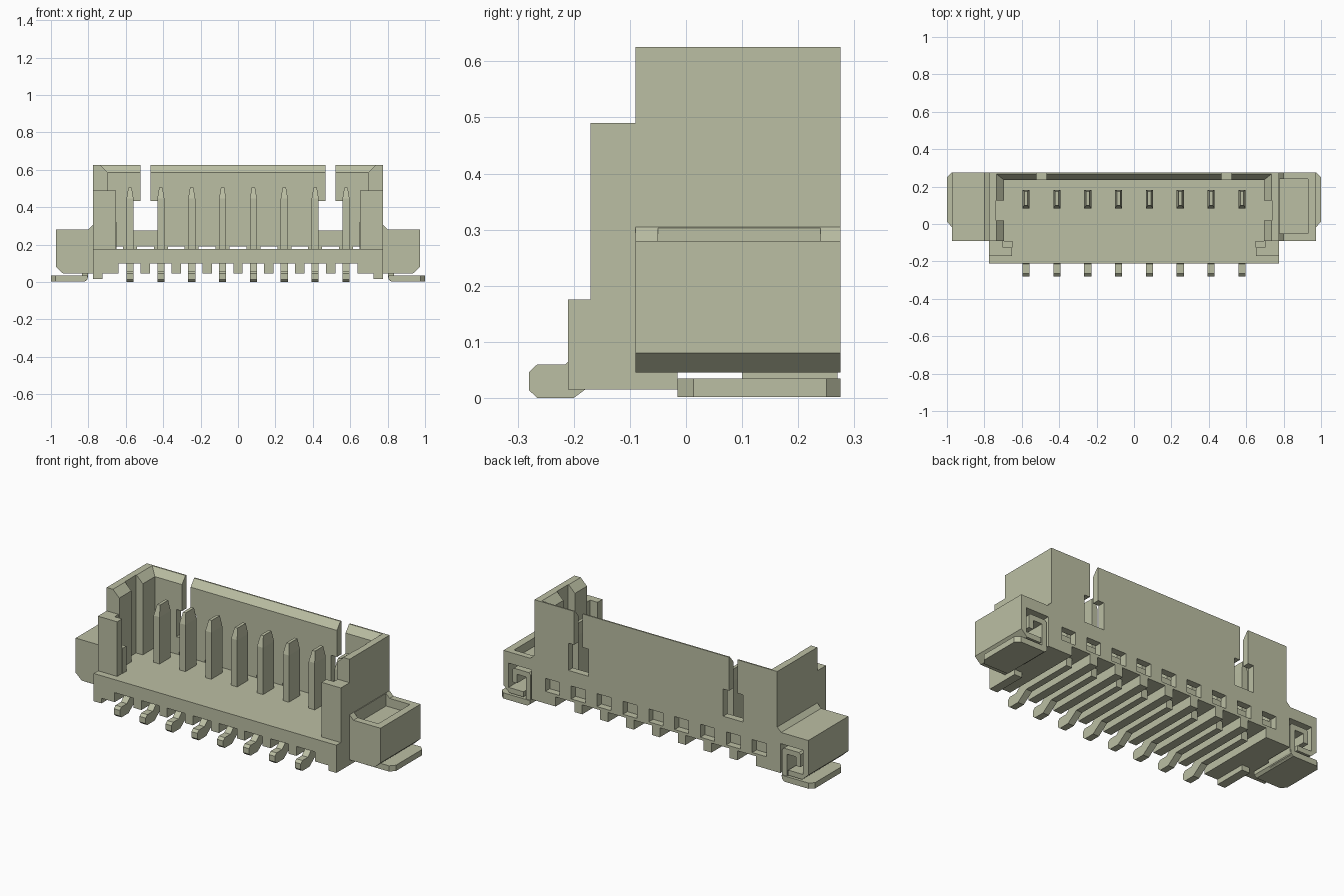
import bpy, bmesh
from mathutils import Vector

if "Cube" in bpy.data.objects:
    bpy.data.objects.remove(bpy.data.objects["Cube"], do_unlink=True)

COL = (0.50, 0.52, 0.37, 1.0)
mat = bpy.data.materials.new("khaki grey")
mat.use_nodes = True
mat.diffuse_color = COL
mat.node_tree.nodes["Principled BSDF"].inputs["Base Color"].default_value = COL


def loft(name, rings):
    """Closed solid through rings of equal length."""
    bm = bmesh.new()
    vs = [[bm.verts.new(p) for p in r] for r in rings]
    n = len(rings[0])
    for a, b in zip(vs, vs[1:]):
        for i in range(n):
            j = (i + 1) % n
            bm.faces.new((a[i], a[j], b[j], b[i]))
    bm.faces.new(vs[0])
    bm.faces.new(vs[-1])
    bmesh.ops.recalc_face_normals(bm, faces=bm.faces[:])
    me = bpy.data.meshes.new(name)
    bm.to_mesh(me)
    bm.free()
    me.materials.append(mat)
    ob = bpy.data.objects.new(name, me)
    bpy.context.collection.objects.link(ob)
    return ob


def extrude(name, pts, axis, lo, hi):
    """Extrude a 2D profile along an axis: 0 = x, 1 = y, 2 = z."""
    def at(p, d):
        q = list(p)
        q.insert(axis, d)
        return Vector(q)
    return loft(name, [[at(p, lo) for p in pts], [at(p, hi) for p in pts]])


def box(name, x0, x1, y0, y1, z0, z1):
    return extrude(name, [(x0, y0), (x1, y0), (x1, y1), (x0, y1)], 2, z0, z1)


def rect(hx, y0, y1, z):
    return [(-hx, y0, z), (hx, y0, z), (hx, y1, z), (-hx, y1, z)]


def cut(ob, cutters):
    for c in cutters:
        c.hide_render = True
        m = ob.modifiers.new("cut", 'BOOLEAN')
        m.operation = 'DIFFERENCE'
        m.solver = 'EXACT'
        m.object = c
        bpy.context.view_layer.objects.active = ob
        bpy.ops.object.modifier_apply(modifier=m.name)
        bpy.data.objects.remove(c, do_unlink=True)


def sbox(name, s, x0, x1, *r):
    return box(name, *sorted((s * x0, s * x1)), *r)


PITCH = 0.165
pins = [(i - 3.5) * PITCH for i in range(8)]
gaps = [(i - 3) * PITCH for i in range(7)]

# Base slab with a comb of ribs along its underside
comb = [(-0.775, 0.045), (-0.64, 0.045), (-0.64, 0.1)]
for x in gaps:
    comb += [(x - 0.025, 0.1), (x - 0.025, 0.045), (x + 0.025, 0.045), (x + 0.025, 0.1)]
comb += [(0.64, 0.1), (0.64, 0.045), (0.775, 0.045), (0.775, 0.175), (-0.775, 0.175)]
base = extrude("base", comb, 1, -0.21, 0.275)


# Row of small recesses low on the back
def back_recesses():
    return [box("recess_cutter", x - 0.045, x + 0.045, 0.235, 0.3, 0.115, 0.19)
            for x in [(i - 4) * PITCH for i in range(9)]]


cut(base, back_recesses())

# Shroud: back and side walls with a chamfered inner rim
shroud = box("shroud", -0.775, 0.775, -0.09, 0.275, 0.175, 0.625)
cutters = [loft("cavity_cutter", [rect(0.695, -0.3, 0.235, 0.1), rect(0.695, -0.3, 0.235, 0.585),
                                  rect(0.745, -0.3, 0.275, 0.635)])]
for s in (-1, 1):
    cutters += [sbox("groove_cutter", s, 0.6, 0.738, 0.02, 0.125, 0.1, 0.7),
                sbox("slot_cutter", s, 0.467, 0.522, 0.2, 0.3, 0.4, 0.7),
                sbox("window_cutter", s, 0.43, 0.558, 0.2, 0.3, 0.275, 0.432)]
cut(shroud, cutters + back_recesses())

for s, side in ((1, "left"), (-1, "right")):
    # Front corner post
    sbox(side + "_post", s, 0.652, 0.775, -0.17, -0.125, 0.175, 0.49)
    sbox(side + "_post_return", s, 0.70, 0.775, -0.125, -0.09, 0.175, 0.49)
    sbox(side + "_post_step", s, 0.65, 0.70, -0.125, -0.09, 0.175, 0.32)
    sbox(side + "_foot", s, 0.725, 0.775, -0.21, -0.015, 0.015, 0.045)

    # Ear with chamfered lower edge and a recess open to the back
    prof = [(0.775, 0.045), (0.935, 0.045), (0.973, 0.08), (0.973, 0.28), (0.8, 0.28), (0.775, 0.305)]
    ear = extrude(side + "_ear", [(s * x, z) for x, z in prof], 1, -0.09, 0.275)
    ear_cuts = [sbox("tab_cutter", s, 0.795, 0.94, 0.1, 0.3, 0.075, 0.215)]
    ear_cuts.append(sbox("tab_slit_cutter", s, 0.795, 0.845, 0.1, 0.3, 0.0, 0.1))
    if s > 0:
        ear_cuts.append(box("pocket_cutter", 0.777, 0.93, -0.05, 0.24, 0.23, 0.4))
    cut(ear, ear_cuts)

    # Solder tab: flat plate and the hook that rises into the ear
    plate = [(0.82, -0.015), (0.975, -0.015), (1.0, 0.013), (1.0, 0.25), (0.975, 0.275), (0.82, 0.275)]
    extrude(side + "_tab_plate", [(s * x, y) for x, y in plate], 2, 0.002, 0.035)
    bend = [(0.84, 0.002), (0.822, 0.002), (0.808, 0.01), (0.803, 0.025), (0.803, 0.18), (0.813, 0.192),
            (0.91, 0.192), (0.92, 0.182), (0.92, 0.11), (0.89, 0.11), (0.89, 0.162),
            (0.833, 0.162), (0.833, 0.035), (0.84, 0.035)]
    extrude(side + "_tab_hook", [(s * x, z) for x, z in bend], 1, 0.1, 0.27)
    edge = [(0.82, 0.002), (0.805, 0.015), (0.803, 0.035), (0.82, 0.035)]
    extrude(side + "_tab_edge", [(s * x, z) for x, z in edge], 1, -0.015, 0.275)

# Contacts: pointed upright blades and bent solder leads
lead = [(-0.28, 0.014), (-0.265, 0.0), (-0.2, 0.0), (-0.135, 0.048), (0.18, 0.048), (0.18, 0.102),
        (-0.17, 0.102), (-0.215, 0.06), (-0.265, 0.06), (-0.28, 0.046)]
for n, x in enumerate(pins, 1):
    def ring(hx, y0, y1, z):
        return [(x + px, py, z) for px, py, _ in rect(hx, y0, y1, z)]
    loft(f"blade_{n}", [ring(0.019, 0.083, 0.183, 0.17), ring(0.019, 0.083, 0.183, 0.445),
                        ring(0.009, 0.1, 0.175, 0.505)])
    extrude(f"lead_{n}", lead, 0, x - 0.019, x + 0.019)
